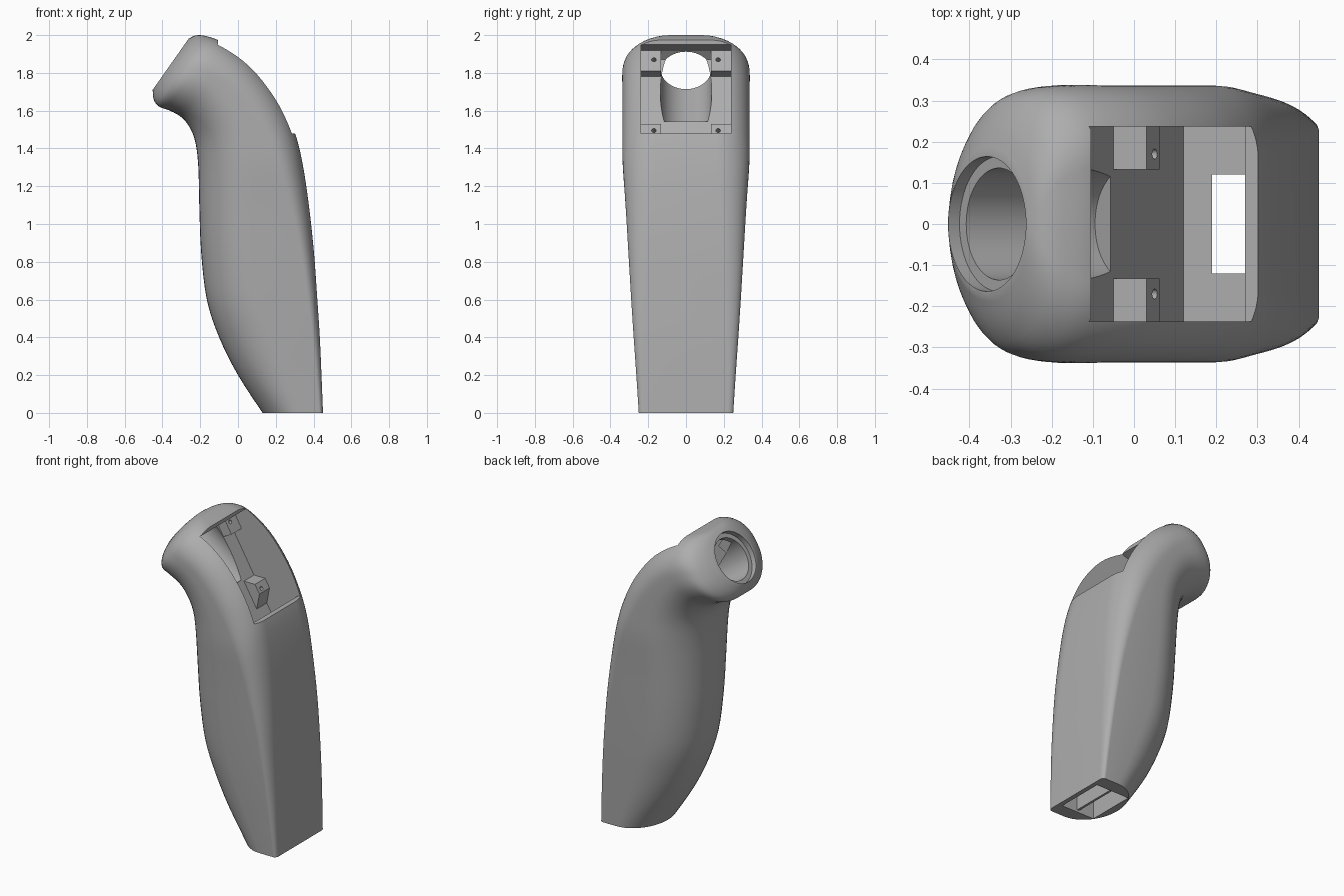
import bpy, bmesh, math
from mathutils import Vector

cube = bpy.data.objects.get("Cube")
if cube:
    bpy.data.objects.remove(cube, do_unlink=True)

grey = bpy.data.materials.new("plain grey")
grey.use_nodes = True
colour = (0.42, 0.42, 0.42, 1)
grey.diffuse_color = colour
grey.node_tree.nodes["Principled BSDF"].inputs["Base Color"].default_value = colour


def add_object(name, bm):
    bmesh.ops.recalc_face_normals(bm, faces=bm.faces)
    mesh = bpy.data.meshes.new(name)
    bm.to_mesh(mesh)
    bm.free()
    mesh.materials.append(grey)
    obj = bpy.data.objects.new(name, mesh)
    bpy.context.collection.objects.link(obj)
    return obj


def prism(name, profile, y0, y1):
    """Extrude an x-z profile between two y values."""
    bm = bmesh.new()
    face = bm.faces.new([bm.verts.new((x, y0, z)) for x, z in profile])
    new = bmesh.ops.extrude_face_region(bm, geom=[face])["geom"]
    verts = [v for v in new if isinstance(v, bmesh.types.BMVert)]
    bmesh.ops.translate(bm, verts=verts, vec=(0, y1 - y0, 0))
    return add_object(name, bm)


def rod(name, start, end, radius):
    start, end = Vector(start), Vector(end)
    bm = bmesh.new()
    bmesh.ops.create_cone(bm, cap_ends=True, segments=64, radius1=radius,
                          radius2=radius, depth=(end - start).length)
    turn = (end - start).to_track_quat('Z', 'Y').to_matrix()
    bmesh.ops.rotate(bm, verts=bm.verts, matrix=turn)
    bmesh.ops.translate(bm, verts=bm.verts, vec=(start + end) / 2)
    return add_object(name, bm)


def cut(target, cutter):
    cutter.hide_render = True
    mod = target.modifiers.new("cut", 'BOOLEAN')
    mod.object, mod.operation, mod.solver = cutter, 'DIFFERENCE', 'EXACT'
    bpy.context.view_layer.objects.active = target
    bpy.ops.object.modifier_apply(modifier=mod.name)
    bpy.data.objects.remove(cutter, do_unlink=True)


# Grip stations: front x, z; back x, z; half width; back corner a, b; front corner a, b
stations = [
    (.13, 0, .45, 0, .25, .02, .03, .20, .25),
    (0, .2, .442, .2, .263, .03, .04, .25, .25),
    (-.10, .4, .433, .4, .277, .04, .06, .28, .26),
    (-.165, .6, .42, .6, .29, .05, .08, .28, .27),
    (-.195, .85, .402, .85, .305, .07, .11, .28, .28),
    (-.205, 1.1, .375, 1.1, .32, .10, .14, .28, .29),
    (-.21, 1.3, .34, 1.33, .335, .13, .17, .28, .30),
    (-.225, 1.43, .295, 1.5, .337, .16, .18, .27, .30),
    (-.255, 1.51, .21, 1.675, .337, .17, .18, .26, .29),
    (-.30, 1.565, .075, 1.845, .337, .17, .18, .25, .28),
    (-.36, 1.60, -.08, 1.96, .335, .18, .19, .24, .26),
    (-.415, 1.62, -.17, 1.995, .31, .19, .20, .22, .24),
    (-.445, 1.655, -.225, 1.998, .25, .19, .20, .20, .22),
    (-.452, 1.71, -.262, 1.98, .175, .164, .175, .164, .175),
]


def spline(rows, steps):
    """Smoothly interpolate every column of the station list."""
    result = []
    for i in range(len(rows) - 1):
        p0, p1, p2 = rows[max(i - 1, 0)], rows[i], rows[i + 1]
        p3 = rows[min(i + 2, len(rows) - 1)]
        for s in range(steps):
            t = s / steps
            result.append([b + .5 * t * (c - a + t * (2*a - 5*b + 4*c - d + t * (3*(b - c) + d - a)))
                           for a, b, c, d in zip(p0, p1, p2, p3)])
    return result + [list(rows[-1])]


def section(row, n=12):
    fx, fz, bx, bz, w, ab, bb, af, bf = row
    front, back = Vector((fx, 0, fz)), Vector((bx, 0, bz))
    length = (back - front).length
    u = (back - front) / length
    half = []
    for i in range(n + 1):
        q = math.pi / 2 * i / n
        half.append((length - ab + ab * math.cos(q), w - bb + bb * math.sin(q)))
    for i in range(n + 1):
        q = math.pi / 2 * i / n
        half.append((af - af * math.sin(q), w - bf + bf * math.cos(q)))
    outline = half + [(a, -b) for a, b in reversed(half)]
    return [front + u * a + Vector((0, b, 0)) for a, b in outline]


# Lofted grip body
bm = bmesh.new()
rings = [[bm.verts.new(p) for p in section(r)] for r in spline(stations, 4)]
for lower, upper in zip(rings, rings[1:]):
    for i in range(len(lower)):
        j = (i + 1) % len(lower)
        bm.faces.new((lower[i], lower[j], upper[j], upper[i]))
bm.faces.new(rings[0])
bm.faces.new(rings[-1])
bmesh.ops.remove_doubles(bm, verts=bm.verts, dist=.0005)
body = add_object("grip_body", bm)

# Window pocket with sloping floor and shelf
cut(body, prism("pocket_cutter", [(.6, 2.2), (-.105, 2.2), (-.105, 1.95), (-.215, 1.915),
                                  (-.25, 1.87), (.12, 1.24), (.27, 1.24), (.27, 1.48),
                                  (.6, 1.48)], -.237, .237))

# Head bore with a stepped mouth
mouth, axis = Vector((-.357, 0, 1.845)), Vector((-.81, 0, .58)).normalized()
cut(body, rod("bore_cutter", mouth + axis * .2, mouth - axis * .42, .136))
cut(body, rod("mouth_cutter", mouth + axis * .2, mouth - axis * .035, .164))

# Cable channel and hollow foot
cut(body, prism("channel_cutter", [(.19, .2), (.27, .2), (.27, 1.3), (.19, 1.3)], -.12, .12))
cut(body, prism("foot_cutter", [(.18, -.1), (.42, -.1), (.42, .3), (.18, .3)], -.16, .16))
bpy.context.view_layer.objects.active = body
body.select_set(True)
bpy.ops.object.shade_smooth_by_angle(angle=math.radians(30))

# Rib across the foot
prism("foot_rib", [(.29, .015), (.305, .015), (.305, .31), (.29, .31)], -.165, .165)

# Screw posts in the pocket corners
for side, label in ((1, "left"), (-1, "right")):
    y0, y1 = sorted((side * .133, side * .24))
    posts = {
        "upper": ([(-.14, 1.81), (-.205, 1.922), (-.26, 1.90), (-.21, 1.775)], (-.175, 1.87)),
        "lower": ([(.03, 1.53), (.062, 1.475), (.04, 1.36), (-.06, 1.53)], (.05, 1.495)),
    }
    for level, (profile, hole) in posts.items():
        post = prism(f"{level}_{label}_post", profile, y0, y1)
        centre = Vector((hole[0], side * .17, hole[1]))
        out = Vector((.86, 0, .5)) * .05
        cut(post, rod("screw_cutter", centre + out, centre - out, .012))
